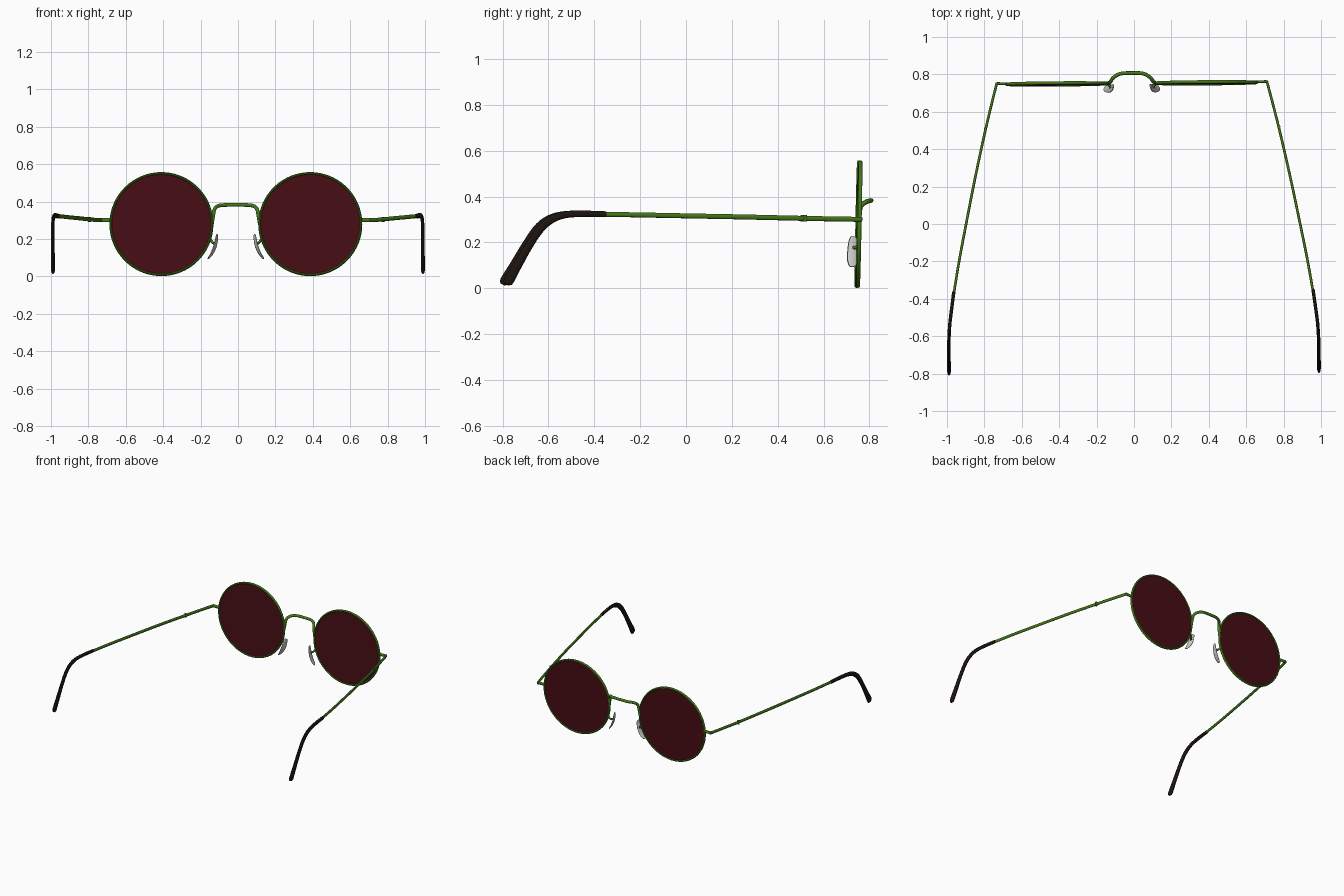
import bpy, bmesh, math
from mathutils import Vector, Matrix

if "Cube" in bpy.data.objects:
    bpy.data.objects.remove(bpy.data.objects["Cube"])

# Whole pair sits very slightly turned about the vertical axis
POSE = Matrix.Translation((-0.006, 0, 0)) @ Matrix.Rotation(0.0075, 4, 'Z')
TILT = (Matrix.Translation((0, 0.752, 0.28)) @ Matrix.Rotation(-0.02, 4, 'X'))


def material(name, rgb):
    m = bpy.data.materials.new(name)
    m.diffuse_color = (*rgb, 1)
    m.use_nodes = True
    m.node_tree.nodes["Principled BSDF"].inputs["Base Color"].default_value = m.diffuse_color
    return m


GREEN = material("green_metal", (0.06, 0.19, 0.01))
RED = material("red_lens", (0.062, 0.004, 0.007))
DARK = material("dark_tip", (0.012, 0.007, 0.005))


def finish(name, bm, mat=None, side=1):
    """Mirror if needed, pose, smooth and link the mesh."""
    bm.transform(POSE @ Matrix.Diagonal((side, 1, 1, 1)))
    bmesh.ops.recalc_face_normals(bm, faces=bm.faces)
    me = bpy.data.meshes.new(name)
    bm.to_mesh(me)
    bm.free()
    ob = bpy.data.objects.new(name, me)
    bpy.context.collection.objects.link(ob)
    if mat:
        me.materials.append(mat)
    bpy.ops.object.select_all(action='DESELECT')
    ob.select_set(True)
    bpy.context.view_layer.objects.active = ob
    bpy.ops.object.shade_smooth_by_angle(angle=math.radians(40))
    return ob


def spline(pts, steps=6):
    """Catmull-Rom interpolation of tuples."""
    p = [Vector(q) for q in pts]
    p = [p[0] * 2 - p[1]] + p + [p[-1] * 2 - p[-2]]
    out = []
    for i in range(1, len(p) - 2):
        a, b, c, d = p[i - 1:i + 3]
        for k in range(steps):
            t = k / steps
            out.append(0.5 * (2 * b + (c - a) * t + (2 * a - 5 * b + 4 * c - d) * t * t
                              + (3 * b - a - 3 * c + d) * t ** 3))
    return out + [p[-2]]


def sweep(name, pts, radii, mat=None, side=1, up=(0, 0, 1), seg=14, steps=6):
    """Elliptic tube along a smooth path; radii = (across, along up) per point."""
    path = spline(pts, steps)
    rad = spline([(a, b, 0) for a, b in radii], steps)
    bm = bmesh.new()
    rings = []
    for i, c in enumerate(path):
        t = (path[min(i + 1, len(path) - 1)] - path[max(i - 1, 0)]).normalized()
        w = t.cross(Vector(up)).normalized()
        h = w.cross(t)
        rings.append([bm.verts.new(c + w * math.cos(a) * max(rad[i].x, 0.001)
                                   + h * math.sin(a) * max(rad[i].y, 0.001))
                      for a in (2 * math.pi * k / seg for k in range(seg))])
    for r, s in zip(rings, rings[1:]):
        for k in range(seg):
            n = (k + 1) % seg
            bm.faces.new((r[k], r[n], s[n], s[k]))
    bm.faces.new(rings[0])
    bm.faces.new(rings[-1])
    return finish(name, bm, mat, side)


def rim(side):
    """Round wire rim, slightly deeper than wide."""
    n, m, bm = 96, 10, bmesh.new()
    rings = []
    for i in range(n):
        a = 2 * math.pi * i / n
        ring = []
        for j in range(m):
            b = 2 * math.pi * j / m
            r = 0.271 + 0.007 * math.cos(b)
            ring.append(bm.verts.new((r * math.cos(a), 0.009 * math.sin(b), r * math.sin(a))))
        rings.append(ring)
    for i in range(n):
        r, s = rings[i], rings[(i + 1) % n]
        for j in range(m):
            bm.faces.new((r[j], r[(j + 1) % m], s[(j + 1) % m], s[j]))
    bm.transform(Matrix.Translation((0.398, 0, 0)) @ TILT)
    finish("rim", bm, GREEN, side)


def disc(name, mat, r, depth, xf, seg, side):
    bm = bmesh.new()
    bmesh.ops.create_cone(bm, cap_ends=True, segments=seg, radius1=r, radius2=r, depth=depth)
    bm.transform(xf)
    finish(name, bm, mat, side)


for side in (1, -1):
    rim(side)
    # lens
    disc("lens", RED, 0.269, 0.009,
         Matrix.Translation((0.398, 0, 0)) @ TILT @ Matrix.Rotation(math.pi / 2, 4, 'X'), 96, side)
    # end piece and metal temple arm
    arm = [(0.668, 0.755, 0.301), (0.70, 0.756, 0.301), (0.718, 0.755, 0.301),
           (0.727, 0.738, 0.301), (0.783, 0.515, 0.305), (0.840, 0.26, 0.311),
           (0.893, 0, 0.316), (0.932, -0.20, 0.320), (0.961, -0.37, 0.323)]
    sweep("temple_arm", arm, [(0.007, 0.011)] * len(arm), GREEN, side)
    # hinge screw
    disc("hinge_screw", GREEN, 0.008, 0.028, Matrix.Translation((0.785, 0.513, 0.305)), 12, side)
    # curved ear tip; up vector lies in the y-z plane, widening to the end
    tip = [(0.960, -0.355, 0.323), (0.973, -0.45, 0.325), (0.983, -0.53, 0.321),
           (0.987, -0.59, 0.302), (0.989, -0.64, 0.262), (0.989, -0.69, 0.190),
           (0.989, -0.74, 0.104), (0.989, -0.778, 0.038), (0.989, -0.787, 0.024),
           (0.989, -0.791, 0.016)]
    tr = [(0.009, 0.013), (0.009, 0.014), (0.009, 0.015), (0.009, 0.017), (0.009, 0.018),
          (0.009, 0.018), (0.010, 0.020), (0.010, 0.023), (0.008, 0.019), (0.003, 0.010)]
    sweep("ear_tip", tip, tr, DARK, side, up=(0, -0.6, 0.8))
    # nose pad and its wire arm
    pad = [(0.100, 0.733, 0.226), (0.1005, 0.731, 0.219), (0.104, 0.728, 0.195),
           (0.112, 0.726, 0.160), (0.127, 0.724, 0.125), (0.144, 0.724, 0.100),
           (0.149, 0.725, 0.094)]
    pr = [(0.002, 0.006), (0.004, 0.016), (0.006, 0.021), (0.007, 0.023),
          (0.006, 0.022), (0.004, 0.015), (0.002, 0.006)]
    sweep("nose_pad", pad, pr, None, side, up=(0.3, -1, 0))
    wire = [(0.141, 0.752, 0.205), (0.128, 0.750, 0.186), (0.119, 0.740, 0.178),
            (0.113, 0.729, 0.177)]
    sweep("pad_arm", wire, [(0.007, 0.007)] * 4, GREEN, side, up=(0.1, 0.3, 1), seg=10)

# bridge between the rims
half = [(0.127, 0.754, 0.275), (0.121, 0.756, 0.325), (0.114, 0.762, 0.358),
        (0.097, 0.784, 0.376), (0.060, 0.804, 0.382)]
bridge = half + [(0, 0.807, 0.383)] + [(-x, y, z) for x, y, z in reversed(half)]
br = [(0.008, 0.008)] + [(0.010, 0.010)] * (len(bridge) - 2) + [(0.008, 0.008)]
sweep("bridge", bridge, br, GREEN, up=(0, 1, -0.3))
